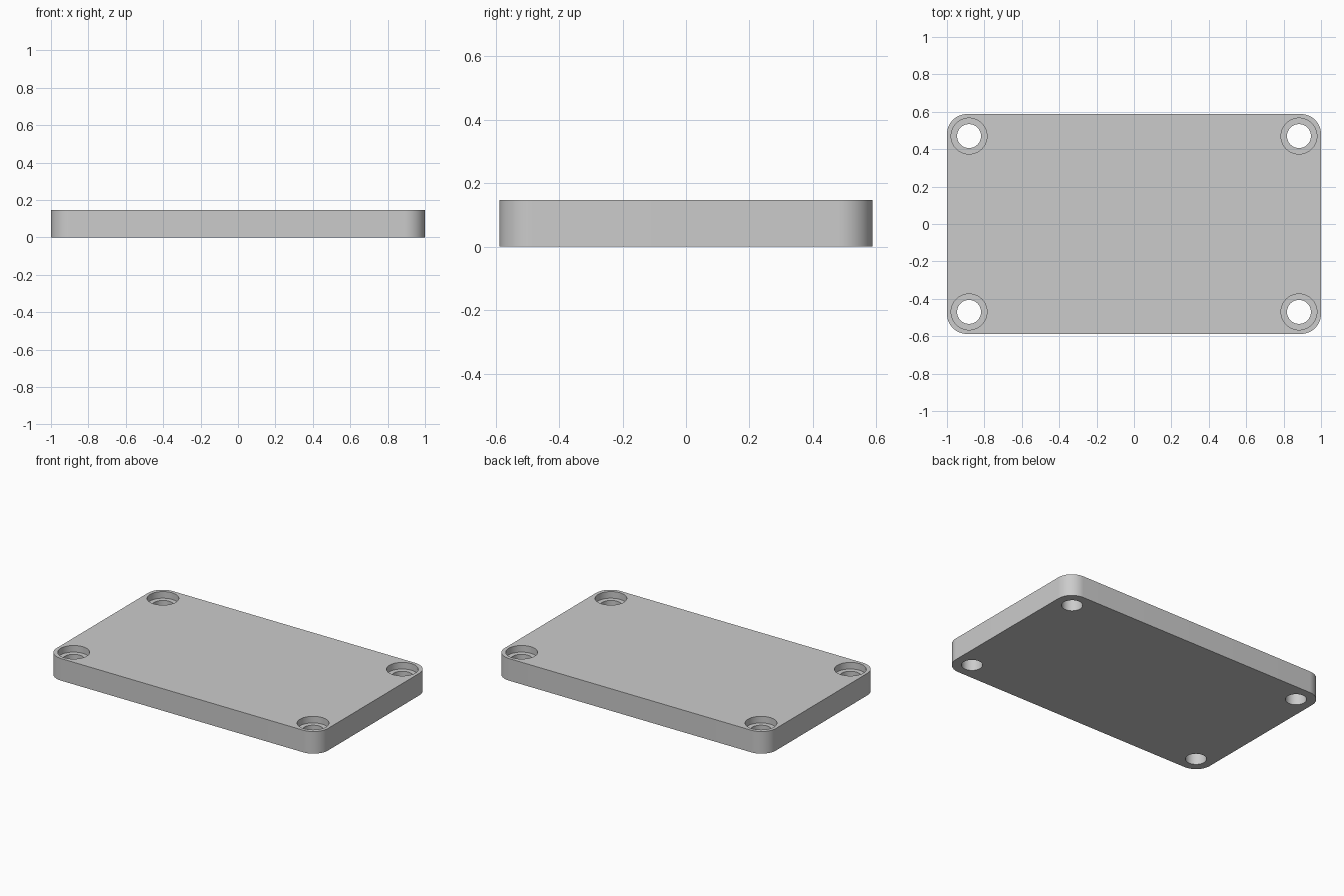
import bpy, bmesh
from math import sin, cos, pi, radians

if "Cube" in bpy.data.objects:
    bpy.data.objects.remove(bpy.data.objects["Cube"])

HX, HY, H = 1.0, 0.588, 0.147      # half length, half width, thickness
CORNER = 0.108                     # corner radius
INSET = 0.118                      # hole centre from each edge
HOLE_R, BORE_R, BORE_DEPTH = 0.064, 0.096, 0.044


def new_object(name, bm):
    bmesh.ops.recalc_face_normals(bm, faces=bm.faces)
    mesh = bpy.data.meshes.new(name)
    bm.to_mesh(mesh)
    bm.free()
    ob = bpy.data.objects.new(name, mesh)
    bpy.context.collection.objects.link(ob)
    return ob


def rounded_plate(name, seg=16):
    bm = bmesh.new()
    verts = []
    for k, (sx, sy) in enumerate([(1, 1), (-1, 1), (-1, -1), (1, -1)]):
        for i in range(seg + 1):
            a = (k + i / seg) * pi / 2
            verts.append(bm.verts.new((sx * (HX - CORNER) + CORNER * cos(a),
                                       sy * (HY - CORNER) + CORNER * sin(a), 0)))
    base = bm.faces.new(verts)
    top = bmesh.ops.extrude_face_region(bm, geom=[base], use_keep_orig=True)["geom"]
    bmesh.ops.translate(bm, vec=(0, 0, H),
                        verts=[v for v in top if isinstance(v, bmesh.types.BMVert)])
    return new_object(name, bm)


def stepped_cutter(name, x, y, seg=64):
    # through hole widening to the counterbore, as stacked rings
    bm = bmesh.new()
    step = H - BORE_DEPTH
    rings = []
    for r, z in [(HOLE_R, -0.1), (HOLE_R, step), (BORE_R, step), (BORE_R, H + 0.1)]:
        rings.append([bm.verts.new((x + r * cos(2 * pi * i / seg),
                                    y + r * sin(2 * pi * i / seg), z)) for i in range(seg)])
    for a, b in zip(rings, rings[1:]):
        for i in range(seg):
            j = (i + 1) % seg
            bm.faces.new((a[i], a[j], b[j], b[i]))
    bm.faces.new(rings[0])
    bm.faces.new(rings[-1])
    cutter = new_object(name, bm)
    cutter.hide_render = True
    return cutter


# plate with four counterbored screw holes
plate = rounded_plate("mounting_plate")
bpy.context.view_layer.objects.active = plate
plate.select_set(True)
for sx in (-1, 1):
    for sy in (-1, 1):
        cutter = stepped_cutter("hole_cutter", sx * (HX - INSET), sy * (HY - INSET))
        mod = plate.modifiers.new("screw_hole", 'BOOLEAN')
        mod.operation, mod.solver, mod.object = 'DIFFERENCE', 'EXACT', cutter
        bpy.ops.object.modifier_apply(modifier=mod.name)
        bpy.data.objects.remove(cutter)

bpy.ops.object.shade_smooth_by_angle(angle=radians(30))
